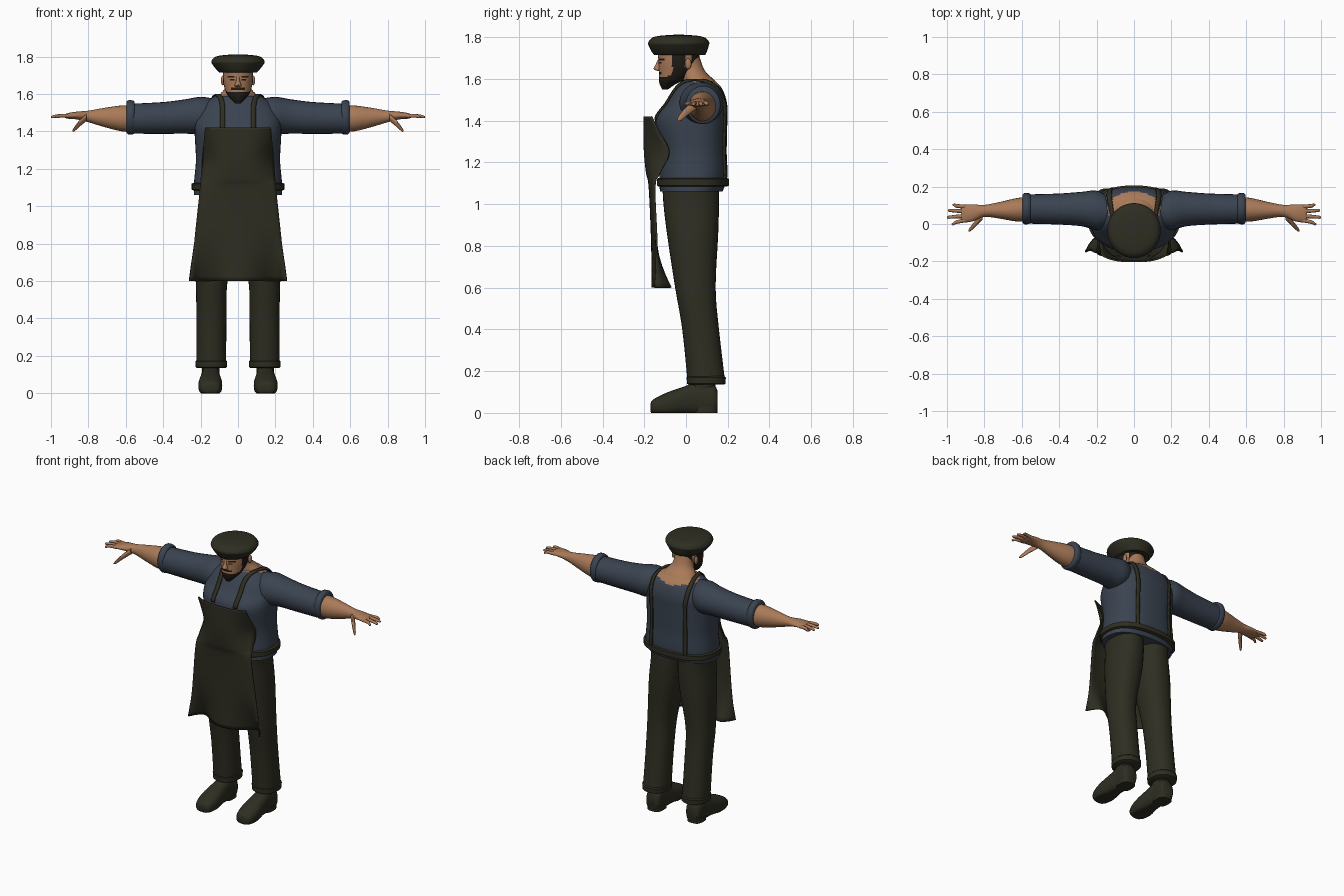
import bpy, bmesh, math
from mathutils import Vector

cube = bpy.data.objects.get("Cube")
if cube:
    bpy.data.objects.remove(cube, do_unlink=True)


def make_material(name, colour):
    mat = bpy.data.materials.new(name)
    mat.use_nodes = True
    mat.diffuse_color = (*colour, 1)
    mat.node_tree.nodes["Principled BSDF"].inputs["Base Color"].default_value = (*colour, 1)
    return mat


SKIN = make_material("warm skin", (.40, .195, .098))
SHIRT = make_material("slate blue cloth", (.042, .056, .08))
CLOTH = make_material("dark olive cloth", (.028, .027, .016))
HAIR = make_material("dark brown hair", (.014, .011, .008))


def spline(rows, steps):
    """Catmull-Rom interpolation between rows of values."""
    result = []
    for i in range(len(rows) - 1):
        before, start, end = rows[max(i - 1, 0)], rows[i], rows[i + 1]
        after = rows[min(i + 2, len(rows) - 1)]
        for k in range(steps):
            t = k / steps
            result.append(tuple(
                b + t / 2 * (c - a + t * (2 * a - 5 * b + 4 * c - d + t * (3 * (b - c) + d - a)))
                for a, b, c, d in zip(before, start, end, after)))
    return result + [tuple(rows[-1])]


def finish(name, bm, materials, rule=None):
    bmesh.ops.recalc_face_normals(bm, faces=bm.faces[:])
    mesh = bpy.data.meshes.new(name)
    bm.to_mesh(mesh)
    bm.free()
    for mat in materials:
        mesh.materials.append(mat)
    for face in mesh.polygons:
        face.use_smooth = True
        if rule:
            face.material_index = int(rule(face.center))
    mesh.set_sharp_from_angle(angle=math.radians(45))
    obj = bpy.data.objects.new(name, mesh)
    bpy.context.collection.objects.link(obj)
    return obj


def loft(name, axis, rows, materials, side=1, n=24, steps=4, power=2, rule=None, floor=False):
    """Skin oval rings; each row is centre x, y, z and the two ring radii."""
    bm = bmesh.new()
    u, v = [i for i in range(3) if i != axis]
    rings = []
    for row in spline(rows, steps):
        ring = []
        for k in range(n):
            angle = math.tau * k / n
            co = Vector(row[:3])
            for i, radius, s in ((u, row[3], math.cos(angle)), (v, row[4], math.sin(angle))):
                co[i] += radius * math.copysign(abs(s) ** (2 / power), s)
            co.x *= side
            if floor:
                co.z = max(co.z, 0)
            ring.append(bm.verts.new(co))
        rings.append(ring)
    for a, b in zip(rings, rings[1:]):
        for k in range(n):
            bm.faces.new((a[k], a[k - 1], b[k - 1], b[k]))
    bm.faces.new(rings[0])
    bm.faces.new(rings[-1])
    return finish(name, bm, materials, rule)


def sheet(name, lines, material, thickness):
    """Grid surface through lines of points, given thickness."""
    bm = bmesh.new()
    grid = [[bm.verts.new(p) for p in line] for line in lines]
    for a, b in zip(grid, grid[1:]):
        for k in range(len(a) - 1):
            bm.faces.new((a[k], a[k + 1], b[k + 1], b[k]))
    return finish(name, bm, [material]), thickness


def thicken(obj, thickness):
    mod = obj.modifiers.new("thickness", "SOLIDIFY")
    mod.thickness = thickness
    mod.offset = 0


def ball(name, centre, radii, material):
    bm = bmesh.new()
    bmesh.ops.create_uvsphere(bm, u_segments=16, v_segments=10, radius=1)
    for vert in bm.verts:
        vert.co = Vector(c + r * p for c, r, p in zip(centre, radii, vert.co))
    return finish(name, bm, [material])


# Shirt body with a scooped neckline showing the upper back
def bare_back(c):
    return c.z > 1.5 and (c.x / .14) ** 2 + ((c.y - .08) / .095) ** 2 < 1


torso = loft("shirt_body", 2, [
    (0, .025, 1.06, .235, .15), (0, .035, 1.13, .235, .163), (0, .035, 1.25, .225, .16),
    (0, .025, 1.4, .232, .173), (0, .05, 1.48, .225, .147), (0, .06, 1.55, .18, .115),
    (0, .06, 1.59, .12, .08)], [SHIRT, SKIN], n=48, steps=6, power=2.4, rule=bare_back)
loft("waist_tie", 2, [(0, .033, z, .235 + grow, .16 + grow) for z, grow in
                      ((1.085, .005), (1.09, .013), (1.12, .013), (1.125, .005))],
     [CLOTH], n=48, steps=1, power=2.4)

# Neck and head
loft("neck", 2, [(0, .06, 1.5, .11, .09), (0, .07, 1.56, .12, .085), (0, .06, 1.595, .1, .075),
                 (0, .03, 1.64, .065, .06), (0, 0, 1.72, .06, .06)], [SKIN])


def hair_pattern(c):
    x, y, z = abs(c.x), c.y, c.z
    nape = y > .025 and z > 1.65
    sideburn = -.065 < y < -.005 and z > 1.6
    jaw = z < 1.608 + max(0, y + .1) * .4
    front = y < -.08
    moustache = front and 1.622 < z < 1.636 and x < .04
    brow = front and 1.69 < z < 1.7 and .014 < x < .055
    eye = front and 1.672 < z < 1.68 and .02 < x < .042
    return nape or sideburn or jaw or moustache or brow or eye


loft("head", 2, [(0, -.1, 1.55, .016, .014), (0, -.088, 1.575, .04, .038),
                 (0, -.065, 1.6, .06, .065), (0, -.045, 1.64, .074, .085),
                 (0, -.035, 1.68, .081, .097), (0, -.035, 1.74, .08, .1)],
     [SKIN, HAIR], n=56, steps=7, rule=hair_pattern)
loft("nose", 2, [(0, -.13, 1.638, .014, .006), (0, -.137, 1.648, .018, .018),
                 (0, -.133, 1.67, .01, .012), (0, -.128, 1.695, .008, .006)], [SKIN], n=12)

# Soft flat hat
loft("hat", 2, [(0, -.03, 1.715, .1, .122), (0, -.032, 1.73, .115, .132), (0, -.035, 1.76, .138, .144),
                (0, -.035, 1.775, .142, .146), (0, -.035, 1.797, .125, .128),
                (0, -.035, 1.807, .085, .09), (0, -.035, 1.812, .02, .02)], [CLOTH], n=40)

# Apron panel: bib wraps the belly, hem ripples
lines = []
for z, half, middle, edge in spline([
        (1.42, .175, -.2, -.165), (1.35, .18, -.2, -.13), (1.25, .188, -.198, -.08),
        (1.15, .197, -.188, -.125), (1.08, .204, -.175, -.15), (.8, .235, -.163, -.14),
        (.6, .26, -.162, -.15)], 5):
    ripple = .085 * max(0, (.9 - z) / .3) ** 2
    lines.append([(half * u, middle + (edge - middle) * abs(u) ** 3
                   + ripple * math.sin(math.pi * abs(u) ** 2.2), z)
                  for u in (k / 12 - 1 for k in range(25))])
thicken(*sheet("apron", lines, CLOTH, .008))

for side, label in ((1, "left_"), (-1, "right_")):
    # Apron strap laid over the shoulder onto the shirt
    path = spline([(.085, -.17, 1.41), (.085, -.1, 1.51), (.09, -.04, 1.57), (.115, .04, 1.6),
                   (.13, .13, 1.57), (.13, .2, 1.45), (.13, .2, 1.25), (.13, .2, 1.11)], 5)
    strap, depth = sheet(label + "apron_strap", [
        [(side * (x + offset), y, z) for offset in (-.014, 0, .014)] for x, y, z in path], CLOTH, .008)
    wrap = strap.modifiers.new("lay on shirt", "SHRINKWRAP")
    wrap.target = torso
    wrap.wrap_mode = "ABOVE_SURFACE"
    wrap.offset = .006
    thicken(strap, depth)

    # Sleeve and rolled cuff
    loft(label + "sleeve", 0, [
        (.13, .065, 1.49, .08, .085), (.2, .073, 1.485, .105, .1), (.28, .08, 1.48, .092, .092),
        (.4, .08, 1.472, .083, .085), (.57, .08, 1.468, .078, .08)], [SHIRT], side)
    loft(label + "sleeve_cuff", 0, [(x, .082, 1.475, r, r + .008) for x, r in
                                    ((.553, .074), (.56, .082), (.585, .084), (.595, .076))],
         [SHIRT], side, steps=2)

    # Forearm, palm, fingers and thumb
    loft(label + "forearm", 0, [
        (.56, .08, 1.468, .066, .072), (.63, .076, 1.47, .062, .068), (.72, .073, 1.475, .044, .05),
        (.8, .07, 1.48, .032, .031), (.86, .06, 1.485, .045, .021), (.91, .055, 1.483, .047, .015),
        (.925, .055, 1.482, .04, .009)], [SKIN], side)
    for finger, base, tip, reach in (("little", .092, .102, .97), ("ring", .068, .073, .995),
                                     ("middle", .043, .036, 1), ("index", .02, 0, .975)):
        loft(label + finger + "_finger", 0, [
            (.9, base, 1.483, .011, .011), (.95, (base + tip) / 2, 1.484, .01, .01),
            (reach - .008, tip, 1.478, .008, .008), (reach, tip, 1.477, .003, .003)],
            [SKIN], side, n=10, steps=2)
    loft(label + "thumb", 0, [(.81, .045, 1.475, .022, .02), (.845, .005, 1.445, .018, .018),
                              (.875, -.027, 1.412, .012, .012), (.885, -.036, 1.403, .004, .004)],
         [SKIN], side, n=12)

    # Ear
    ball(label + "ear", (side * .082, .01, 1.672), (.01, .016, .026), SKIN)

    # Trouser leg and turned-up hem
    loft(label + "trouser_leg", 2, [
        (.143, .098, .145, .08, .09), (.142, .07, .4, .08, .088), (.14, .045, .6, .084, .097),
        (.112, .032, .85, .104, .122), (.098, .025, 1, .102, .133), (.1, .022, 1.09, .1, .135)],
        [CLOTH], side, n=32, power=2.2)
    loft(label + "trouser_hem", 2, [(.143, .097, z, r, r + .009) for z, r in
                                    ((.135, .076), (.14, .083), (.17, .085), (.178, .077))],
         [CLOTH], side, n=32, steps=1, power=2.2)

    # Shoe, ankle and heel
    loft(label + "shoe", 1, [
        (.148, -.17, .025, .03, .02), (.148, -.155, .03, .052, .036), (.148, -.09, .04, .064, .058),
        (.147, -.01, .06, .056, .066), (.146, .06, .07, .05, .08), (.146, .13, .066, .05, .07),
        (.146, .15, .06, .038, .05)], [CLOTH], side, power=2.5, floor=True)
    loft(label + "ankle", 2, [(.146, .075, .08, .045, .065), (.146, .085, .2, .05, .06)],
         [CLOTH], side, steps=1)
    loft(label + "heel", 2, [(.146, .095, 0, .048, .055), (.146, .095, .03, .05, .056)],
         [CLOTH], side, steps=1, power=3)
